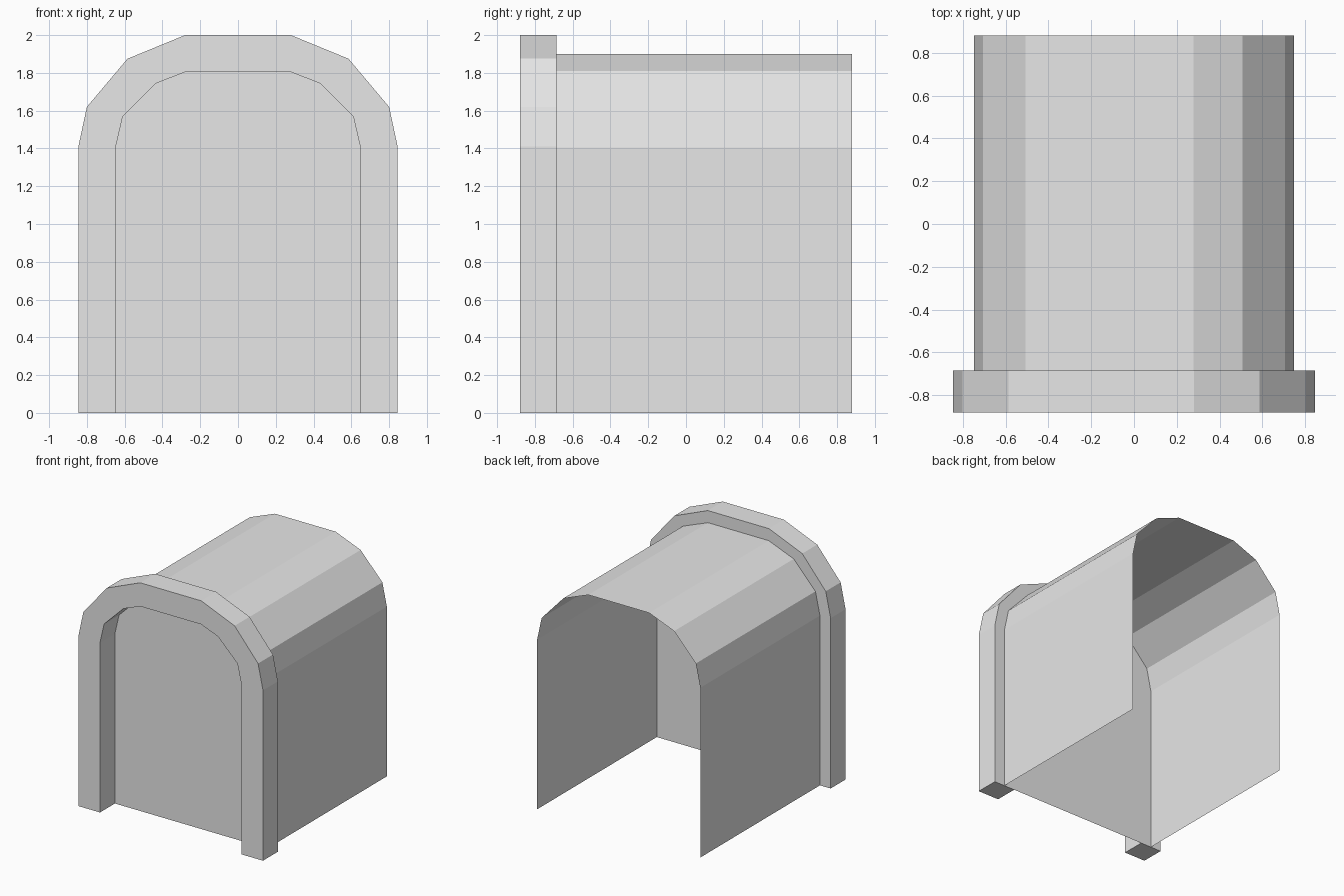
import bpy
import bmesh

cube = bpy.data.objects.get("Cube")
if cube:
    bpy.data.objects.remove(cube, do_unlink=True)

FRONT, WALL, BACK = -0.88, -0.685, 0.88

grey = bpy.data.materials.new("light_grey")
grey.use_nodes = True
grey.diffuse_color = (0.8, 0.8, 0.8, 1)
grey.node_tree.nodes["Principled BSDF"].inputs["Base Color"].default_value = (0.8, 0.8, 0.8, 1)


def arch(half):
    """Mirror the right half (foot to crown) into a full arch outline."""
    return half + [(-x, z) for x, z in reversed(half)]


outer = arch([(0.845, 0), (0.845, 1.41), (0.80, 1.62), (0.585, 1.875), (0.28, 2.0)])
inner = arch([(0.648, 0), (0.648, 1.405), (0.61, 1.57), (0.433, 1.745), (0.278, 1.805)])
shell = arch([(0.747, 0), (0.747, 1.405), (0.706, 1.595), (0.507, 1.81), (0.278, 1.90)])


def row(bm, outline, y):
    return [bm.verts.new((x, y, z)) for x, z in outline]


def bridge(bm, a, b):
    for i in range(len(a) - 1):
        bm.faces.new((a[i], a[i + 1], b[i + 1], b[i]))


def finish(bm, name):
    mesh = bpy.data.meshes.new(name)
    bm.to_mesh(mesh)
    bm.free()
    mesh.materials.append(grey)
    obj = bpy.data.objects.new(name, mesh)
    bpy.context.collection.objects.link(obj)


# Thick arched frame around the front
bm = bmesh.new()
loops = [row(bm, o, y) for o, y in
         ((outer, FRONT), (outer, WALL), (inner, WALL), (inner, FRONT))]
for i in range(4):
    bridge(bm, loops[i], loops[(i + 1) % 4])
for end in (0, -1):
    bm.faces.new([loop[end] for loop in loops])
bmesh.ops.recalc_face_normals(bm, faces=bm.faces)
finish(bm, "front_frame")

# Flat wall closing the opening behind the frame
bm = bmesh.new()
bm.faces.new(list(reversed(row(bm, inner, WALL))))
finish(bm, "front_wall")

# Thin vaulted shell, open at the back and underneath
bm = bmesh.new()
bridge(bm, row(bm, shell, WALL), row(bm, shell, BACK))
bmesh.ops.reverse_faces(bm, faces=bm.faces)
finish(bm, "vaulted_shell")
